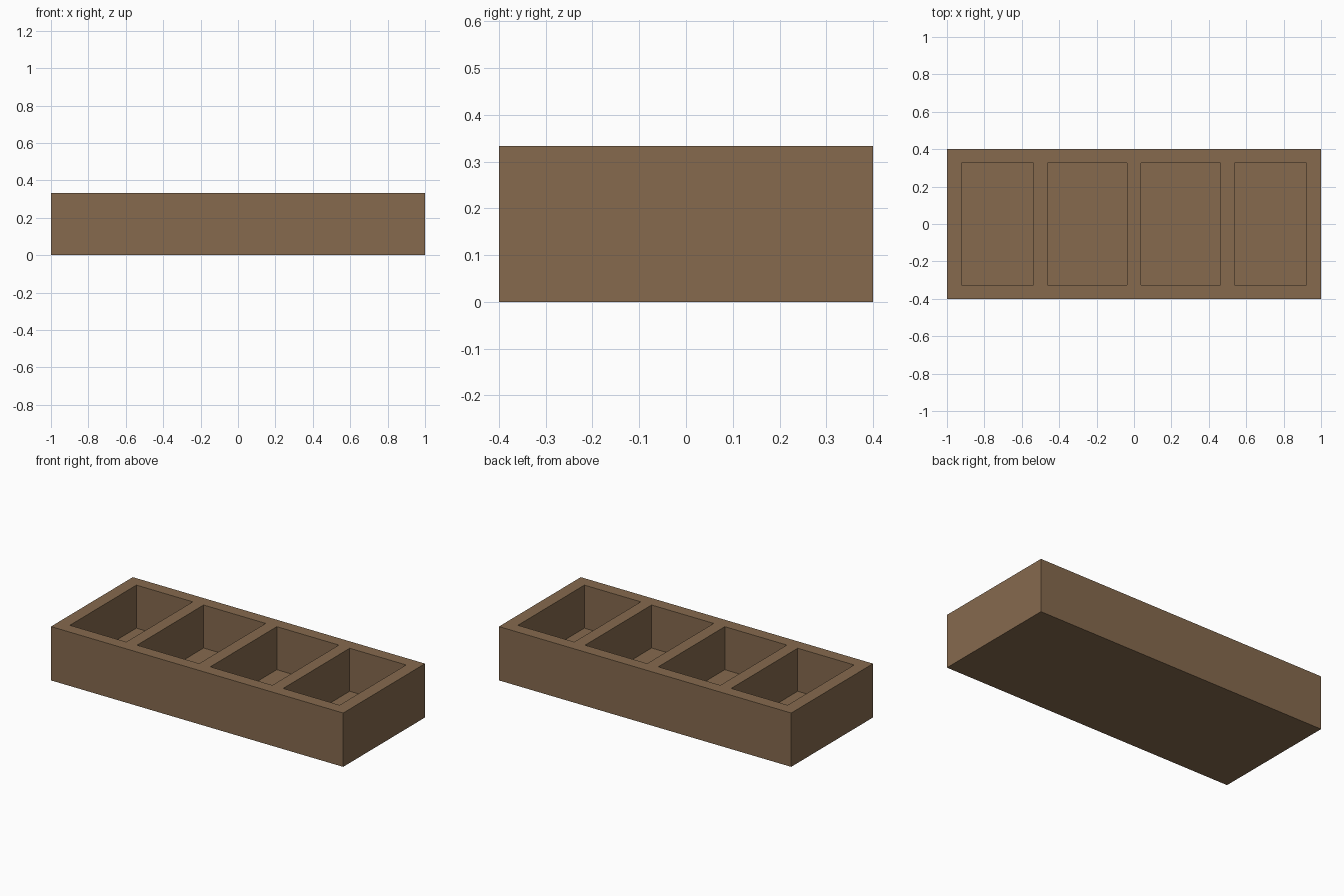
import bpy
import bmesh

old = bpy.data.objects.get("Cube")
if old:
    bpy.data.objects.remove(old, do_unlink=True)

HEIGHT = 0.333
FLOOR = 0.067

# Brown wood material
wood = bpy.data.materials.new("brown wood")
wood.use_nodes = True
colour = (0.238, 0.144, 0.076, 1)
wood.diffuse_color = colour
shader = next(n for n in wood.node_tree.nodes if n.type == 'BSDF_PRINCIPLED')
shader.inputs["Base Color"].default_value = colour

# Rim plan: cuts across the tray alternate wall, pocket, wall
half_x = [0.038, 0.463, 0.537, 0.923, 1.0]
xs = [-x for x in reversed(half_x)] + half_x
ys = [-0.4, -0.325, 0.325, 0.4]

bm = bmesh.new()
grid = [[bm.verts.new((x, y, HEIGHT)) for y in ys] for x in xs]
pockets = []
for i in range(len(xs) - 1):
    for j in range(len(ys) - 1):
        face = bm.faces.new((grid[i][j], grid[i + 1][j],
                             grid[i + 1][j + 1], grid[i][j + 1]))
        if i % 2 == 1 and j == 1:
            pockets.append(face)

# Outer walls, dropped from the rim
border = [e for e in bm.edges if e.is_boundary]
skirt = bmesh.ops.extrude_edge_only(bm, edges=border)["geom"]
for v in skirt:
    if isinstance(v, bmesh.types.BMVert):
        v.co.z = 0

# Underside
bottom = [e for e in bm.edges if e.is_boundary]
bmesh.ops.contextual_create(bm, geom=bottom)

# Four open pockets sunk into the top
for face in pockets:
    sunk = bmesh.ops.extrude_discrete_faces(bm, faces=[face])["faces"][0]
    for v in sunk.verts:
        v.co.z = FLOOR
bmesh.ops.remove_doubles(bm, verts=bm.verts[:], dist=0.0001)

# Tidy the outer walls into single flat faces
upright = [e for e in bm.edges if len(e.link_faces) == 2
           and abs(e.verts[0].co.z - e.verts[1].co.z) > 0.1
           and e.calc_face_angle(1) < 0.01]
bmesh.ops.dissolve_edges(bm, edges=upright, use_verts=False)
bmesh.ops.recalc_face_normals(bm, faces=bm.faces[:])

mesh = bpy.data.meshes.new("divided_tray")
bm.to_mesh(mesh)
bm.free()
mesh.materials.append(wood)
tray = bpy.data.objects.new("divided_tray", mesh)
bpy.context.collection.objects.link(tray)
